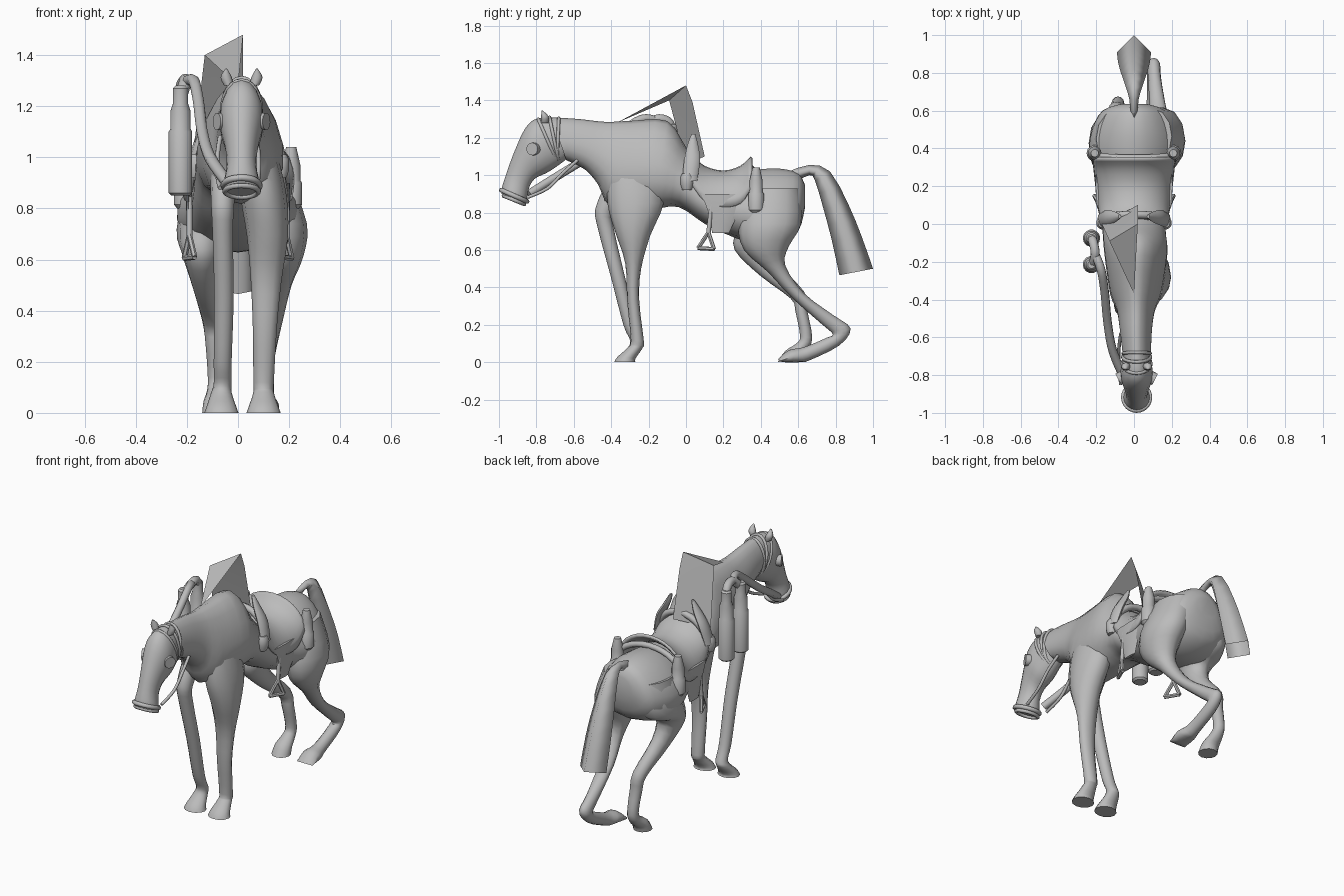
import bpy
import bmesh
import math
from mathutils import Vector

default_cube = bpy.data.objects.get("Cube")
if default_cube:
    bpy.data.objects.remove(default_cube)

grey = bpy.data.materials.new("plain grey")
grey.use_nodes = True
grey_colour = (.5, .5, .5, 1)
grey.diffuse_color = grey_colour
grey.node_tree.nodes["Principled BSDF"].inputs["Base Color"].default_value = grey_colour


def finish(name, bm, smooth_angle=50):
    """Turn a bmesh into a named, shaded object."""
    bmesh.ops.recalc_face_normals(bm, faces=bm.faces)
    mesh = bpy.data.meshes.new(name)
    bm.to_mesh(mesh)
    bm.free()
    mesh.materials.append(grey)
    obj = bpy.data.objects.new(name, mesh)
    bpy.context.collection.objects.link(obj)
    bpy.ops.object.select_all(action="DESELECT")
    obj.select_set(True)
    bpy.context.view_layer.objects.active = obj
    bpy.ops.object.shade_smooth_by_angle(angle=math.radians(smooth_angle))
    return obj


def resample(rows, steps, closed=False):
    """Smooth a list of vectors with a Catmull-Rom spline."""
    rows = [Vector(row) for row in rows]
    count = len(rows)

    def pick(index):
        return rows[index % count] if closed else rows[max(0, min(count - 1, index))]

    result = []
    for i in range(count if closed else count - 1):
        before, start, end, after = (pick(i + k) for k in (-1, 0, 1, 2))
        for step in range(steps):
            t = step / steps
            result.append(start + (end - before) * (t / 2)
                          + (before * 2 - start * 5 + end * 4 - after) * (t * t / 2)
                          + (start * 3 - before - end * 3 + after) * (t ** 3 / 2))
    if not closed:
        result.append(rows[-1])
    return result


def skin(bm, rings, closed=False, capped=True):
    """Bridge rings of points with quads and cap the open ends."""
    loops = [[bm.verts.new(point) for point in ring] for ring in rings]
    sides = len(loops[0])
    pairs = list(zip(loops, loops[1:]))
    if closed:
        pairs.append((loops[-1], loops[0]))
    elif capped:
        bm.faces.new(loops[0])
        bm.faces.new(loops[-1])
    for first, second in pairs:
        for k in range(sides):
            n = (k + 1) % sides
            bm.faces.new((first[k], first[n], second[n], second[k]))


def loft(name, sections, sides=16, steps=3, taper=0, capped=True, smooth_angle=50):
    """Each section: front y, front z, back y, back z, half width, x centre."""
    rings = []
    for front_y, front_z, back_y, back_z, width, x in resample(sections, steps):
        front = Vector((x, front_y, front_z))
        back = Vector((x, back_y, back_z))
        middle, half = (front + back) / 2, (front - back) / 2
        ring = []
        for k in range(sides):
            angle = math.tau * k / sides
            across = width * math.sin(angle) * (1 - taper * math.cos(angle))
            ring.append(middle + half * math.cos(angle) + Vector((across, 0, 0)))
        rings.append(ring)
    bm = bmesh.new()
    skin(bm, rings, capped=capped)
    return finish(name, bm, smooth_angle)


def tube(name, path, radius, closed=False, sides=8, steps=4):
    """Round tube swept along a smoothed path."""
    points = resample(path, steps, closed)
    count = len(points)
    rings = []
    normal = None
    for i, point in enumerate(points):
        if closed:
            along = points[(i + 1) % count] - points[i - 1]
        else:
            along = points[min(i + 1, count - 1)] - points[max(i - 1, 0)]
        along.normalize()
        if normal is None:
            normal = along.orthogonal()
        normal = (normal - along * normal.dot(along)).normalized()
        other = along.cross(normal)
        rings.append([point + (normal * math.cos(a) + other * math.sin(a)) * radius
                      for a in (math.tau * k / sides for k in range(sides))])
    bm = bmesh.new()
    skin(bm, rings, closed)
    return finish(name, bm)


def band(name, top, bottom, width, radius, x=.014):
    """Closed strap around the head, given its top and bottom (y, z)."""
    top, bottom = Vector((x, *top)), Vector((x, *bottom))
    middle, half = (top + bottom) / 2, (top - bottom) / 2
    angles = [math.tau * k / 12 for k in range(12)]
    tube(name, [middle + half * math.cos(a) + Vector((width * math.sin(a), 0, 0))
                for a in angles], radius, closed=True, steps=2)


def turned(name, x, y, profile, sides=14):
    """Upright turned part from (radius, z) pairs."""
    rings = [[Vector((x + radius * math.cos(math.tau * k / sides),
                      y + radius * math.sin(math.tau * k / sides), z))
              for k in range(sides)] for radius, z in profile]
    bm = bmesh.new()
    skin(bm, rings)
    return finish(name, bm, 40)


# Torso and neck, rump to poll, narrower along the spine
loft("body", [
    (.635, .95, .635, .82, .07, 0), (.6, 1.01, .6, .7, .165, 0),
    (.5, 1.035, .5, .64, .22, 0), (.38, 1.03, .38, .63, .235, 0),
    (.25, 1.01, .25, .67, .195, 0), (.1, 1.03, .1, .74, .175, 0),
    (.0, 1.15, -.04, .83, .165, 0), (-.1, 1.29, -.18, .82, .165, .01),
    (-.3, 1.29, -.4, .83, .135, .01), (-.43, 1.285, -.47, .95, .1, .01),
    (-.57, 1.3, -.54, 1.03, .085, .01), (-.72, 1.31, -.64, 1.08, .075, .014)], taper=.25)

# Head, with flared muzzle
loft("head", [
    (-.66, 1.3, -.62, 1.1, .06, .014), (-.79, 1.305, -.7, 1.04, .08, .014),
    (-.86, 1.25, -.75, 1.01, .086, .014), (-.92, 1.12, -.81, .98, .066, .014),
    (-.96, 1.01, -.84, .93, .058, .014), (-.985, .93, -.85, .87, .07, .014),
    (-.985, .9, -.865, .845, .068, .014)])
band("muzzle_band", (-.987, .92), (-.85, .86), .07, .013)
band("muzzle_rim", (-.975, .89), (-.865, .845), .065, .011)
band("brow_strap", (-.79, 1.3), (-.69, 1.07), .076, .009)
band("poll_strap", (-.73, 1.31), (-.68, 1.07), .074, .009)
band("throat_strap", (-.68, 1.305), (-.69, 1.07), .072, .009)

# Ears and goggles
for side, label in ((1, "left"), (-1, "right")):
    loft(label + "_ear", [
        (-.775, 1.28, -.735, 1.28, .018, .014 + side * .05),
        (-.775, 1.31, -.735, 1.315, .022, .014 + side * .06),
        (-.772, 1.345, -.768, 1.347, .004, .014 + side * .06)], sides=8)
    eye = Vector((.014 + side * .062, -.805, 1.14))
    tube(label + "_goggle", [eye, eye + Vector((side * .035, -.018, 0))], .034,
         sides=14, steps=1)

# Forelegs
hoof = [(-.31, .08, -.23, .08), (-.365, .03, -.27, .02), (-.385, 0, -.27, 0)]
for label, x, leg in (
    ("left", .1, [
        (-.34, 1.17, -.2, 1.17, .03, .06), (-.41, 1.02, -.15, 1.02, .07, .08),
        (-.42, .85, -.12, .85, .09, .1),
        (-.38, .7, -.19, .68, .08, .115), (-.325, .53, -.24, .5, .06, .11),
        (-.315, .33, -.25, .33, .047, .105), (-.295, .12, -.225, .11, .04, .1)]),
    ("right", -.065, [
        (-.43, .95, -.28, .95, .05, -.06), (-.485, .82, -.39, .8, .045, -.06),
        (-.47, .71, -.385, .71, .04, -.06), (-.4, .45, -.325, .45, .038, -.055),
        (-.335, .2, -.265, .2, .035, -.06), (-.3, .12, -.23, .11, .035, -.06)])):
    widths = (.04, .058, .067)
    loft(label + "_foreleg", leg + [(*ring, w, x) for ring, w in zip(hoof, widths)], sides=12)

# Hind legs, the left one stretched back
loft("left_hind_leg", [
    (.32, .93, .61, .93, .1, .1), (.28, .74, .615, .74, .11, .16),
    (.31, .6, .55, .62, .085, .17), (.44, .48, .53, .52, .055, .155),
    (.56, .35, .63, .37, .045, .13), (.73, .2, .79, .25, .035, .11),
    (.785, .15, .88, .18, .035, .105), (.75, .13, .82, .09, .035, .105),
    (.63, .08, .66, .01, .038, .105), (.55, .065, .61, .0, .055, .105),
    (.49, .015, .52, .0, .055, .105)], sides=12)
loft("right_hind_leg", [
    (.3, .92, .6, .92, .1, -.1), (.27, .72, .59, .72, .1, -.14),
    (.26, .6, .46, .65, .075, -.145), (.4, .46, .48, .54, .05, -.13),
    (.56, .34, .63, .38, .04, -.1), (.585, .27, .65, .27, .037, -.09),
    (.61, .14, .675, .13, .033, -.085), (.59, .1, .65, .07, .037, -.085),
    (.53, .06, .61, .03, .05, -.085), (.49, 0, .6, 0, .055, -.085)], sides=12)

# Tail, a hollow diamond section
loft("tail", [
    (.55, 1.02, .57, .96, .015, 0), (.66, 1.055, .66, 1, .025, 0),
    (.77, 1.02, .69, .97, .045, 0), (.87, .84, .735, .82, .07, 0),
    (.94, .67, .78, .65, .085, 0), (1, .5, .82, .465, .09, 0)],
    sides=4, steps=2, capped=False, smooth_angle=110)

# Raised cloth sheet over the withers
bm = bmesh.new()
neck, peak, corner, mid, peak_foot, corner_foot = [bm.verts.new(p) for p in (
    (0, -.37, 1.28), (.02, 0, 1.48), (-.13, -.09, 1.4),
    (.02, .035, 1.39), (.02, .1, 1.1), (-.17, .0, 1.06))]
for face in ((neck, peak, corner), (corner, peak, mid),
             (corner, mid, peak_foot, corner_foot)):
    bm.faces.new(face)
finish("raised_cloth", bm)

# Saddle seat: an arch swept from pommel to cantle
bm = bmesh.new()
rows = []
for y, top, foot, width in resample([
        (.03, 1.11, .95, .18), (.1, 1.05, .86, .195), (.2, 1.025, .83, .205),
        (.29, 1.05, .85, .215), (.345, 1.1, .93, .22)], 3):
    row = []
    for k in range(15):
        angle = math.pi * (k / 14 - .5)
        row.append(bm.verts.new((width * math.sin(angle), y,
                                 foot + (top - foot) * math.cos(angle))))
    rows.append(row)
for first, second in zip(rows, rows[1:]):
    for k in range(14):
        bm.faces.new((first[k], first[k + 1], second[k + 1], second[k]))
seat = finish("saddle_seat", bm)
thickness = seat.modifiers.new("thickness", "SOLIDIFY")
thickness.thickness = .015


def arch(name, y, lean, foot, top, width, radius):
    """Strap over the back, leaning along y as it rises."""
    path = []
    for k in range(9):
        angle = math.pi * (k / 8 - .5)
        rise = math.cos(angle)
        path.append((width * math.sin(angle), y + lean * rise, foot + (top - foot) * rise))
    tube(name, path, radius, steps=2)


arch("pommel_arch", .02, .03, .95, 1.13, .17, .02)
arch("cantle_roll", .37, -.02, .9, 1.035, .225, .018)

# Tack on both flanks
for side, label in ((1, "left"), (-1, "right")):
    loft(label + "_pommel_swell", [
        (-.02, .97, .06, .97, .02, side * .175), (-.01, 1.08, .075, 1.08, .022, side * .145),
        (.01, 1.17, .065, 1.16, .018, side * .1), (.03, 1.22, .05, 1.22, .008, side * .075)],
        sides=8)
    loft(label + "_saddle_flap", [
        (.08, .9, .32, .9, .008, side * .195), (.12, .8, .28, .8, .008, side * .195),
        (.14, .69, .23, .69, .008, side * .185)], sides=8)
    turned(label + "_saddle_bag", side * .208, .375, [
        (.03, .8), (.043, .815), (.043, .9), (.036, .91), (.036, .97), (.02, 1.04)])
    turned(label + "_pommel_pouch", side * .165, .005, [
        (.025, .92), (.035, .95), (.035, .99), (.025, 1.01)])
    x = side * .19
    tube(label + "_stirrup_leather", [(x, .14, .88), (x, .12, .69)], .012, steps=1)
    corners = [(x, .12, .695), (x - side * .02, .065, .61), (x + side * .02, .15, .605)]
    for k, start in enumerate(corners):
        tube(label + "_stirrup_bar", [start, corners[k - 1]], .011, sides=6, steps=1)
    tube(label + "_rein", [(side * .07, -.85, .88), (side * .08, -.74, .93),
                           (side * .08, -.66, 1.01), (side * .07, -.58, 1.08)], .009)

# Breathing canisters and hose on the right shoulder
for y, label in ((-.075, "rear"), (-.215, "front")):
    turned(label + "_canister", -.225, y, [
        (.035, .85), (.046, .86), (.046, 1.1), (.04, 1.11), (.04, 1.18),
        (.03, 1.21), (.03, 1.27), (.02, 1.28)])
tube("canister_link", [(-.225, -.075, 1.25), (-.215, -.1, 1.29), (-.205, -.16, 1.3),
                       (-.22, -.215, 1.25)], .025)
tube("breathing_hose", [
    (-.21, -.15, 1.29), (-.175, -.24, 1.3), (-.155, -.36, 1.22),
    (-.14, -.52, 1.1), (-.11, -.68, 1), (-.04, -.84, .9)], .023)
